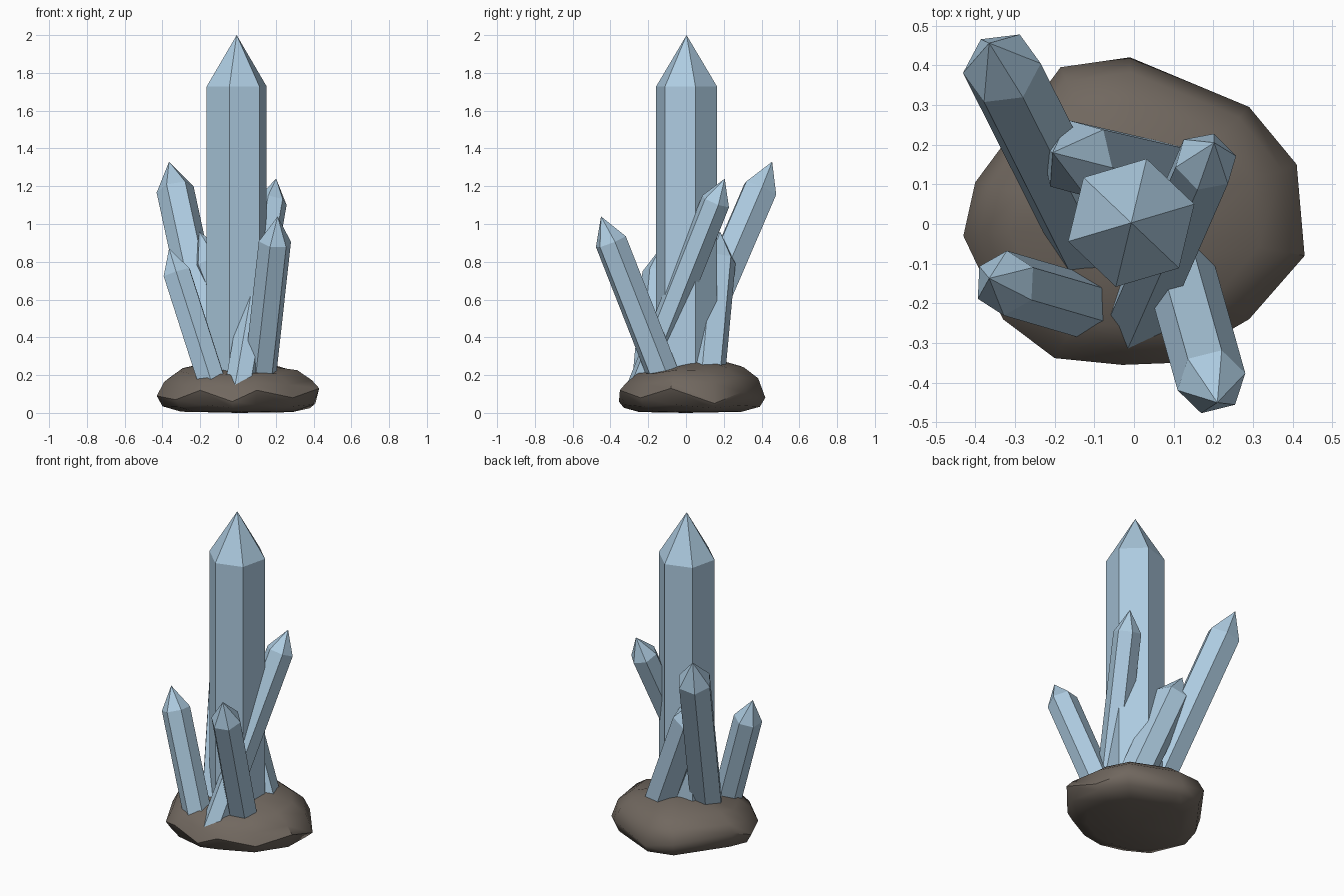
import bpy, bmesh, math
from mathutils import Vector

if "Cube" in bpy.data.objects:
    bpy.data.objects.remove(bpy.data.objects["Cube"])


def material(name, rgb):
    m = bpy.data.materials.new(name)
    m.diffuse_color = (*rgb, 1)
    m.use_nodes = True
    m.node_tree.nodes["Principled BSDF"].inputs["Base Color"].default_value = m.diffuse_color
    return m


ICE = material("pale_blue_crystal", (0.42, 0.60, 0.75))
STONE = material("brown_stone", (0.165, 0.138, 0.115))


def finish(bm, name, mat):
    bmesh.ops.recalc_face_normals(bm, faces=bm.faces)
    me = bpy.data.meshes.new(name)
    bm.to_mesh(me)
    bm.free()
    me.materials.append(mat)
    ob = bpy.data.objects.new(name, me)
    bpy.context.collection.objects.link(ob)
    return ob


def crystal(name, base, tip, r, phase):
    """Six-sided prism with a pointed end, running from base to tip."""
    base, tip = Vector(base), Vector(tip)
    axis = (tip - base).normalized()
    q = Vector((0, 0, 1)).rotation_difference(axis)
    base = base - axis * 0.10              # root buried in the rock
    shoulder = tip - axis * r * 1.64
    bm = bmesh.new()
    rings = []
    for c in (base, shoulder):
        ring = []
        for k in range(6):
            a = math.radians(phase + 60 * k)
            ring.append(bm.verts.new(c + q @ Vector((r * math.cos(a), r * math.sin(a), 0))))
        rings.append(ring)
    point = bm.verts.new(tip)
    bm.faces.new(rings[0])
    for k in range(6):
        n = (k + 1) % 6
        bm.faces.new((rings[0][k], rings[0][n], rings[1][n], rings[1][k]))
        bm.faces.new((rings[1][k], rings[1][n], point))
    return finish(bm, name, ICE)


# crystals: base is the axis point at rock level
crystal("main_crystal", (-0.007, 0.003, 0.2), (-0.007, 0.003, 2.0), 0.166, 16.5)
crystal("back_left_crystal", (-0.12, -0.03, 0.2), (-0.365, 0.456, 1.33), 0.10, 5)
crystal("back_right_crystal", (0.02, -0.21, 0.2), (0.202, 0.205, 1.24), 0.08, 13)
crystal("front_right_crystal", (0.117, -0.12, 0.2), (0.21, -0.45, 1.04), 0.088, 14)
crystal("left_crystal", (-0.15, -0.20, 0.2), (-0.365, -0.137, 0.87), 0.082, 28)
crystal("rear_crystal", (0.10, 0.11, 0.2), (-0.205, 0.18, 0.96), 0.10, 45)

# rock base: irregular outline lofted through stacked rings
outline = [(-0.43, -0.03, .09), (-0.40, 0.105, .14), (-0.185, 0.395, .12),
           (-0.01, 0.42, .08), (0.29, 0.295, .11), (0.41, 0.15, .05),
           (0.43, -0.08, .13), (0.29, -0.24, .08), (0.10, -0.35, .12),
           (-0.03, -0.355, .06), (-0.20, -0.338, .12), (-0.33, -0.24, .07)]
bm = bmesh.new()


def rock_ring(scale, height):
    return [bm.verts.new((x * scale, y * scale, height(y, z))) for x, y, z in outline]


loops = [rock_ring(0.70, lambda y, z: 0.004 + 0.06 * (z - 0.05)),
         rock_ring(0.93, lambda y, z: 0.035 + 0.25 * (z - 0.09)),
         rock_ring(1.00, lambda y, z: z),
         rock_ring(0.91, lambda y, z: 0.165 + 0.05 * y + 0.3 * (z - 0.09)),
         rock_ring(0.73, lambda y, z: 0.222 + 0.05 * y + 0.2 * (z - 0.09)),
         rock_ring(0.35, lambda y, z: 0.255 + 0.08 * y)]
n = len(outline)
for lo, hi in zip(loops, loops[1:]):
    for k in range(n):
        j = (k + 1) % n
        bm.faces.new((lo[k], lo[j], hi[j], hi[k]))
under = bm.verts.new((0, 0, 0))
crown = bm.verts.new((0.02, 0.03, 0.275))
for k in range(n):
    j = (k + 1) % n
    bm.faces.new((loops[0][k], loops[0][j], under))
    bm.faces.new((loops[-1][k], loops[-1][j], crown))
rock = finish(bm, "rock_base", STONE)
bpy.context.view_layer.objects.active = rock
rock.select_set(True)
bpy.ops.object.shade_smooth_by_angle(angle=math.radians(50))
